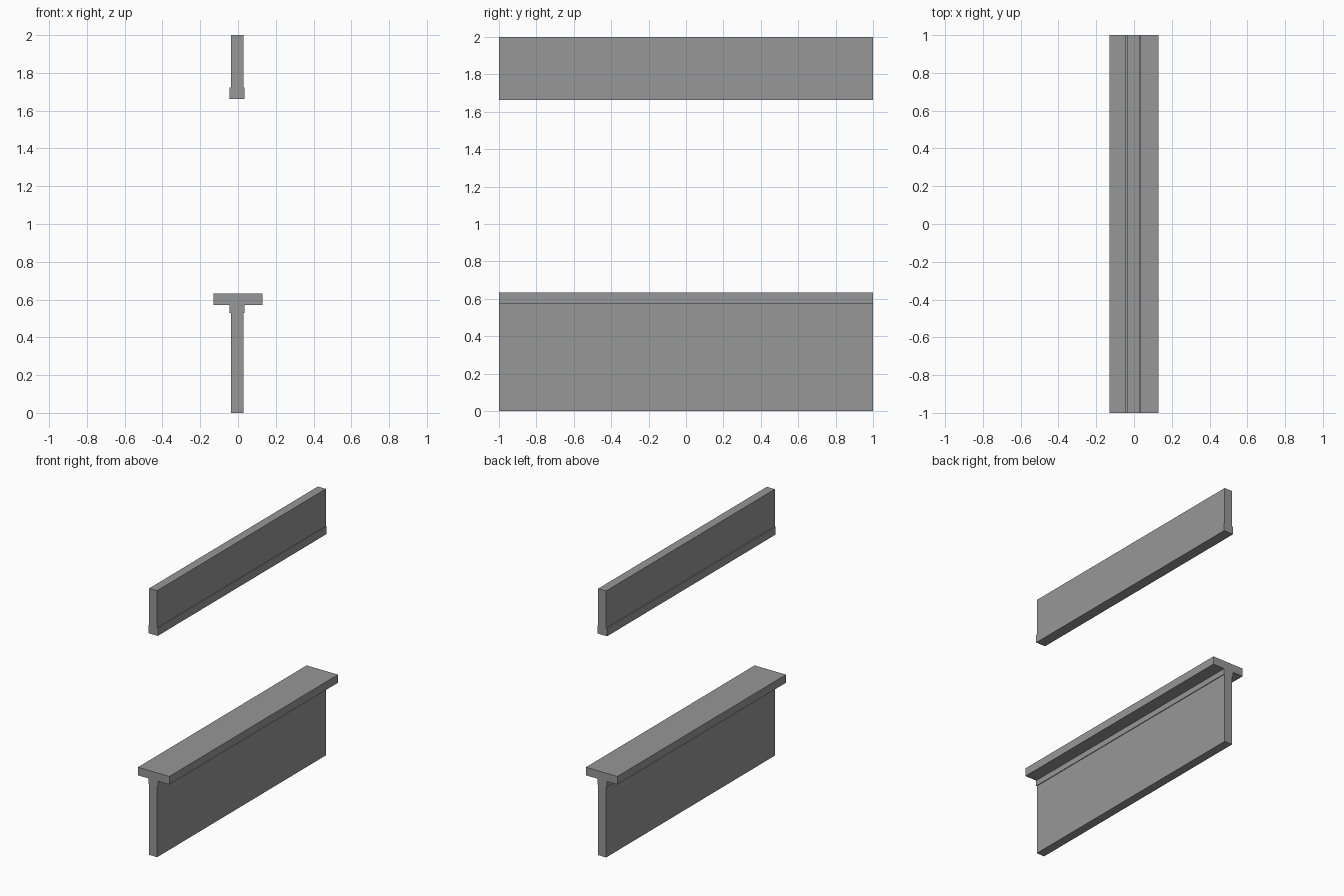
import bpy
import bmesh

if "Cube" in bpy.data.objects:
    bpy.data.objects.remove(bpy.data.objects["Cube"])

grey = bpy.data.materials.new("plain_grey")
grey.diffuse_color = (0.31, 0.31, 0.31, 1)
grey.use_nodes = True
grey.node_tree.nodes["Principled BSDF"].inputs["Base Color"].default_value = grey.diffuse_color


def extrude_profile(name, points, y0=-1.0, y1=1.0):
    """Sweep an (x, z) cross-section along the length of the wall."""
    bm = bmesh.new()
    face = bm.faces.new([bm.verts.new((x, y0, z)) for x, z in points])
    ext = bmesh.ops.extrude_face_region(bm, geom=[face])
    verts = [g for g in ext["geom"] if isinstance(g, bmesh.types.BMVert)]
    bmesh.ops.translate(bm, verts=verts, vec=(0, y1 - y0, 0))
    bmesh.ops.recalc_face_normals(bm, faces=bm.faces)
    mesh = bpy.data.meshes.new(name)
    bm.to_mesh(mesh)
    bm.free()
    mesh.materials.append(grey)
    obj = bpy.data.objects.new(name, mesh)
    bpy.context.collection.objects.link(obj)
    return obj


# Half-section edges: wall, trim and sill (left, right)
WALL = (-0.037, 0.029)
TRIM = (-0.045, 0.034)
SILL = (-0.13, 0.13)


def stepped(levels):
    """Closed outline from (edges, z_bottom, z_top) levels, bottom to top."""
    right = [(e[1], z) for e, a, b in levels for z in (a, b)]
    left = [(e[0], z) for e, a, b in levels for z in (a, b)]
    return right + left[::-1]


# Lower wall with apron trim and wide sill
extrude_profile("lower_wall_with_sill", stepped([
    (WALL, 0.0, 0.53), (TRIM, 0.53, 0.572), (SILL, 0.572, 0.633)]))

# Upper wall with trim along its lower edge
extrude_profile("upper_wall_with_trim", stepped([
    (TRIM, 1.662, 1.722), (WALL, 1.722, 2.0)]))
